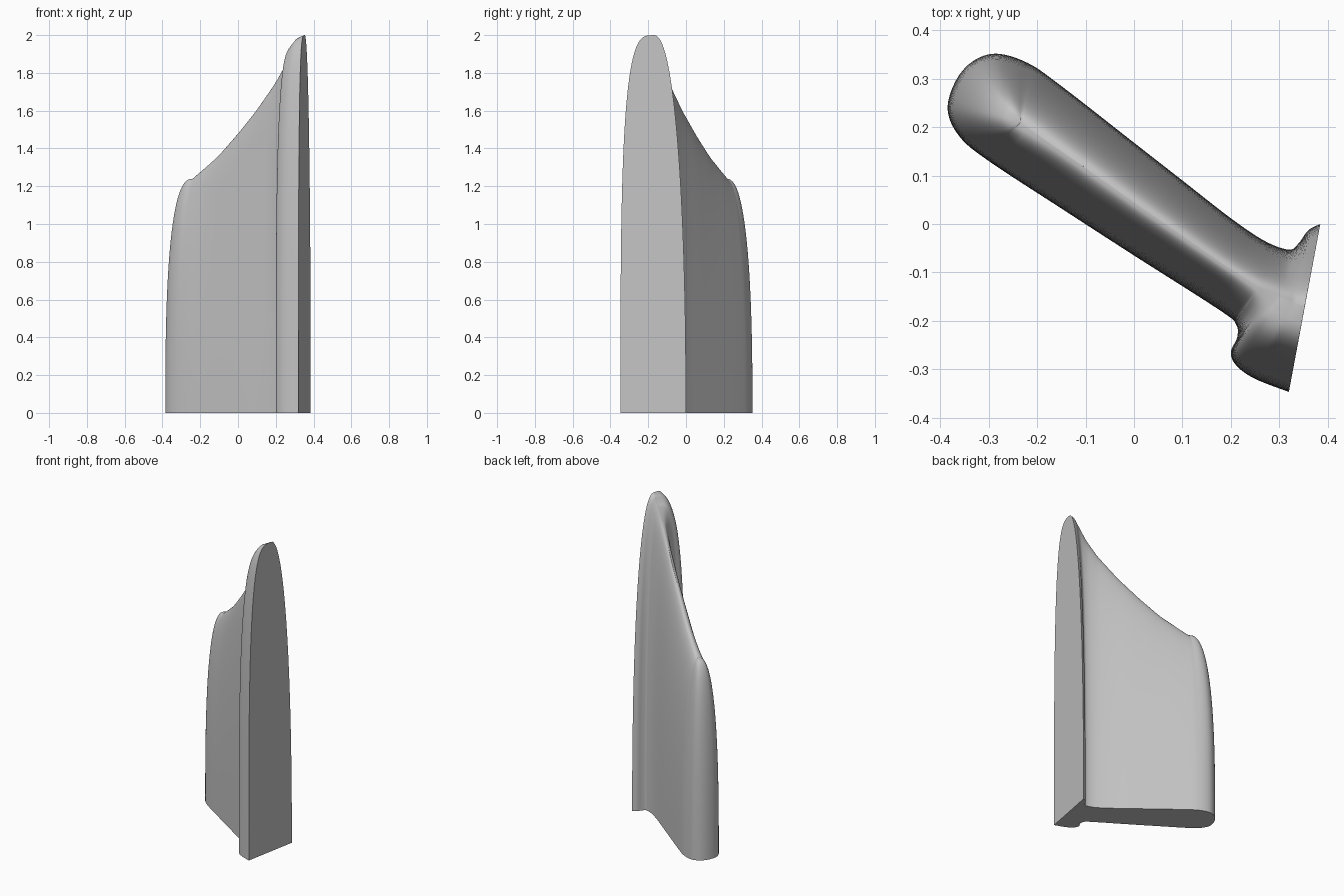
import bpy, bmesh, math

cube = bpy.data.objects.get("Cube")
if cube:
    bpy.data.objects.remove(cube, do_unlink=True)

# Footprint from the front plate corner round to the back one: x, y, x of its ridge point
FOOTPRINT = [
    (.32, -.347, .353), (.25, -.32, .33), (.212, -.293, .31), (.2, -.265, .3),
    (.213, -.235, .28), (.211, -.208, .26), (.18, -.18, .235), (0, -.065, .055),
    (-.15, .032, -.09), (-.3, .13, -.235), (-.36, .18, -.235), (-.385, .235, -.235),
    (-.37, .293, -.235), (-.335, .335, -.235), (-.285, .352, -.235), (-.22, .333, -.235),
    (-.15, .285, -.2), (0, .168, -.06), (.1, .09, .04), (.2, .012, .14),
    (.27, -.035, .22), (.32, -.053, .29), (.34, -.04, .32), (.36, -.013, .34),
    (.385, 0, .353)]

# Crest of the fin: x, y, z
RIDGE = [(-.235, .21, 1.24), (-.1, .116, 1.36), (0, .045, 1.475), (.1, -.024, 1.6),
         (.2, -.093, 1.745), (.26, -.13, 1.85), (.3, -.15, 1.935), (.33, -.162, 1.985),
         (.353, -.17, 2)]
STEPS, LAYERS = 6, 28


def ridge_point(x):
    x = min(max(x, RIDGE[0][0]), RIDGE[-1][0])
    for a, b in zip(RIDGE, RIDGE[1:]):
        if x <= b[0]:
            f = (x - a[0]) / (b[0] - a[0])
            return [p + (q - p) * f for p, q in zip(a, b)]
    return list(RIDGE[-1])


def smooth_path(points):
    """Catmull-Rom curve through the points."""
    ext = [points[0]] + points + [points[-1]]
    path = []
    for a, b, c, d in zip(ext, ext[1:], ext[2:], ext[3:]):
        for s in range(STEPS):
            t = s / STEPS
            path.append([q + .5 * t * (r - p + t * (2*p - 5*q + 4*r - w + t * (3*(q - r) + w - p)))
                         for p, q, r, w in zip(a, b, c, d)])
    return path + [list(points[-1])]


def ramp(value, start, end):
    return min(max((value - start) / (end - start), 0), 1)


def fullness(x, y):
    """Roundness of the upright curve: fuller at the front flange and the tail."""
    return 2.2 + 1.3 * ramp(y, -.17, -.26) + .5 * ramp(x, -.22, -.33)


bm = bmesh.new()
columns = []
for x, y, u in smooth_path(FOOTPRINT):
    rx, ry, height = ridge_point(u)
    power = 2 / fullness(x, y)
    column = []
    for i in range(LAYERS + 1):
        angle = math.pi / 2 * i / LAYERS
        spread = max(math.cos(angle), 0) ** power if i < LAYERS else 0
        column.append(bm.verts.new((rx + (x - rx) * spread, ry + (y - ry) * spread,
                                    height * math.sin(angle) ** power)))
    columns.append(column)

# Curved walls, flat end plate and flat base
for a, b in zip(columns, columns[1:]):
    for i in range(LAYERS):
        bm.faces.new((a[i], b[i], b[i + 1], a[i + 1]))
bm.faces.new(columns[0] + columns[-1][::-1])
bm.faces.new([c[0] for c in columns])
bmesh.ops.remove_doubles(bm, verts=bm.verts, dist=1e-5)
bmesh.ops.recalc_face_normals(bm, faces=bm.faces)

mesh = bpy.data.meshes.new("flanged_fin")
bm.to_mesh(mesh)
bm.free()
fin = bpy.data.objects.new("flanged_fin", mesh)
bpy.context.collection.objects.link(fin)

grey = bpy.data.materials.new("plain_grey")
grey.use_nodes = True
colour = (.55, .55, .55, 1)
grey.diffuse_color = colour
grey.node_tree.nodes["Principled BSDF"].inputs["Base Color"].default_value = colour
mesh.materials.append(grey)

bpy.ops.object.select_all(action="DESELECT")
fin.select_set(True)
bpy.context.view_layer.objects.active = fin
bpy.ops.object.shade_smooth_by_angle(angle=math.radians(35))
